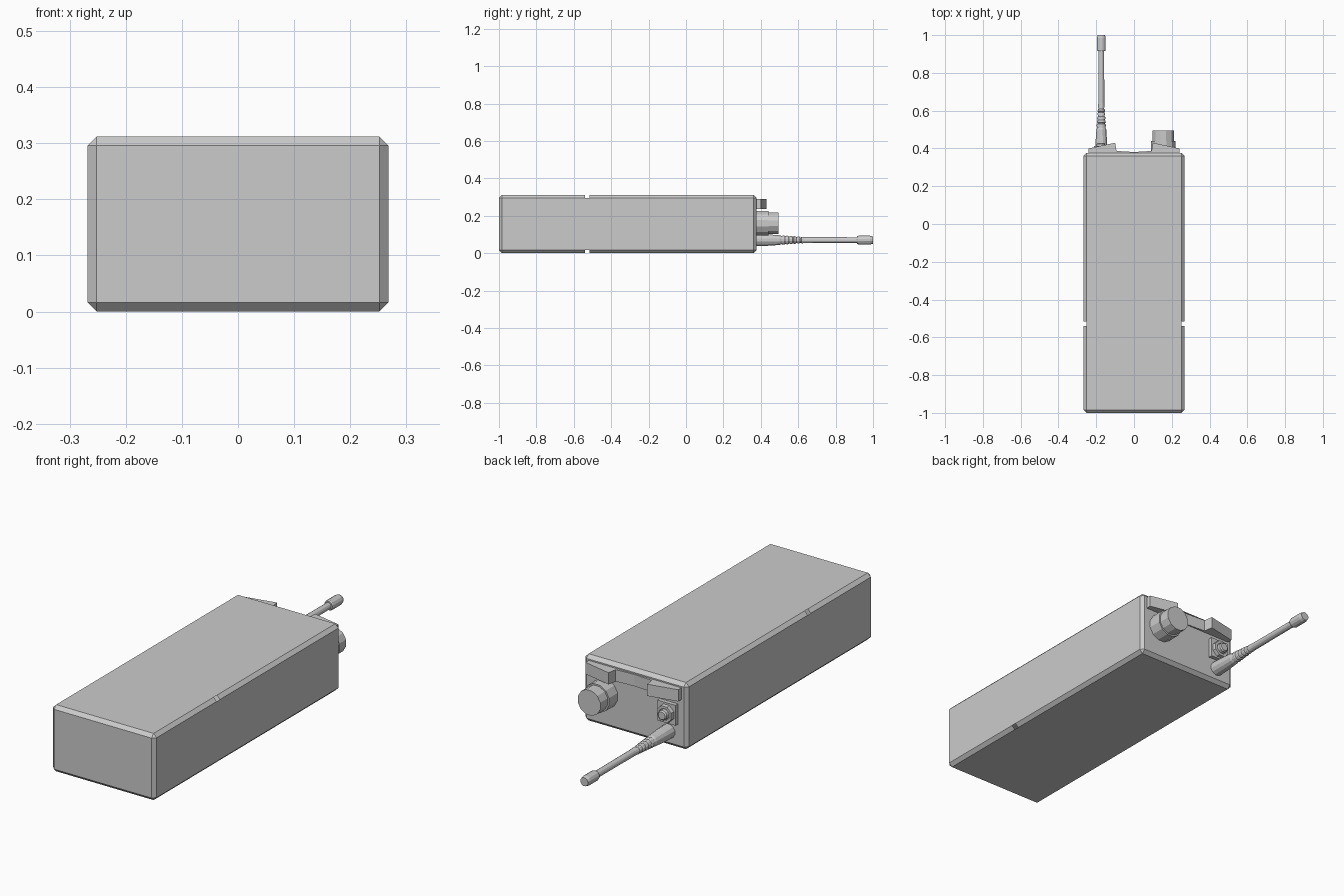
import bpy, bmesh, math
from mathutils import Vector

if "Cube" in bpy.data.objects:
    bpy.data.objects.remove(bpy.data.objects["Cube"])


def make_object(name, bm):
    bmesh.ops.recalc_face_normals(bm, faces=bm.faces)
    mesh = bpy.data.meshes.new(name)
    bm.to_mesh(mesh)
    bm.free()
    obj = bpy.data.objects.new(name, mesh)
    bpy.context.collection.objects.link(obj)
    return obj


def lathe(name, x, z, profile, sides=12):
    """Turn (y, radius) pairs around an axis parallel to y."""
    bm = bmesh.new()
    rings = []
    for y, r in profile:
        angles = [2 * math.pi * (i + 0.5) / sides for i in range(sides)]
        rings.append([bm.verts.new((x + r * math.cos(a), y, z + r * math.sin(a))) for a in angles])
    for a, b in zip(rings, rings[1:]):
        for i in range(sides):
            j = (i + 1) % sides
            bm.faces.new((a[i], a[j], b[j], b[i]))
    bm.faces.new(rings[0])
    bm.faces.new(rings[-1])
    return make_object(name, bm)


def prism(name, outline, z0, z1):
    """Extrude an (x, y) outline from z0 to z1."""
    bm = bmesh.new()
    face = bm.faces.new([bm.verts.new((x, y, z0)) for x, y in outline])
    new = bmesh.ops.extrude_face_region(bm, geom=[face])["geom"]
    verts = [v for v in new if isinstance(v, bmesh.types.BMVert)]
    bmesh.ops.translate(bm, verts=verts, vec=(0, 0, z1 - z0))
    return make_object(name, bm)


# Chamfered case
bm = bmesh.new()
bmesh.ops.create_cube(bm, size=1)
for v in bm.verts:
    v.co = Vector((v.co.x * 0.536, v.co.y * 1.376 - 0.312, (v.co.z + 0.5) * 0.312))
bmesh.ops.bevel(bm, geom=bm.edges[:], offset=0.016, segments=1, affect='EDGES', profile=0.5)
bm.normal_update()
# Battery seam: gaps in the four long chamfers
for y in (-0.54, -0.517):
    bmesh.ops.bisect_plane(bm, geom=bm.verts[:] + bm.edges[:] + bm.faces[:],
                           plane_co=(0, y, 0), plane_no=(0, 1, 0))
bm.normal_update()
gaps = [f for f in bm.faces if -0.54 < f.calc_center_median().y < -0.517
        and abs(f.normal.x) > 0.3 and abs(f.normal.z) > 0.3]
bmesh.ops.delete(bm, geom=gaps, context='FACES')
make_object("case", bm)

# Sloped guards on the control end
for side, label in ((-1, "left"), (1, "right")):
    outline = [(0.24, 0.37), (0.24, 0.40), (0.10, 0.43), (0.09, 0.37)]
    prism(label + "_guard", [(side * x, y) for x, y in outline], 0.235, 0.29)

# Shallow valley strip between the guards
prism("guard_bridge", [(-0.095, 0.37), (0.095, 0.37), (0.095, 0.387),
                       (0, 0.381), (-0.095, 0.387)], 0.235, 0.29)

# Volume knob
lathe("volume_knob", 0.155, 0.16,
      [(0.37, 0.067), (0.44, 0.067), (0.44, 0.06), (0.495, 0.06)])

# Antenna: base, ridged taper, rod and cap
profile = [(0.37, 0.034), (0.43, 0.032), (0.50, 0.027)]
for i in range(6):
    y = 0.51 + i * 0.02
    r = 0.026 - i * 0.0015
    profile += [(y, r - 0.003), (y + 0.006, r - 0.003), (y + 0.007, r), (y + 0.016, r - 0.001)]
profile += [(0.64, 0.0165), (0.915, 0.0155), (0.915, 0.021),
            (0.922, 0.024), (0.985, 0.024), (1.0, 0.02)]
lathe("antenna", -0.173, 0.07, profile)

# Side button on its square plate
prism("button_plate", [(-0.222, 0.37), (-0.128, 0.37), (-0.128, 0.395), (-0.222, 0.395)], 0.115, 0.21)
lathe("button_collar", -0.175, 0.162, [(0.39, 0.043), (0.412, 0.04), (0.412, 0.028), (0.405, 0.028)], 8)
lathe("button", -0.175, 0.162, [(0.39, 0.023), (0.424, 0.023), (0.43, 0.018)])
